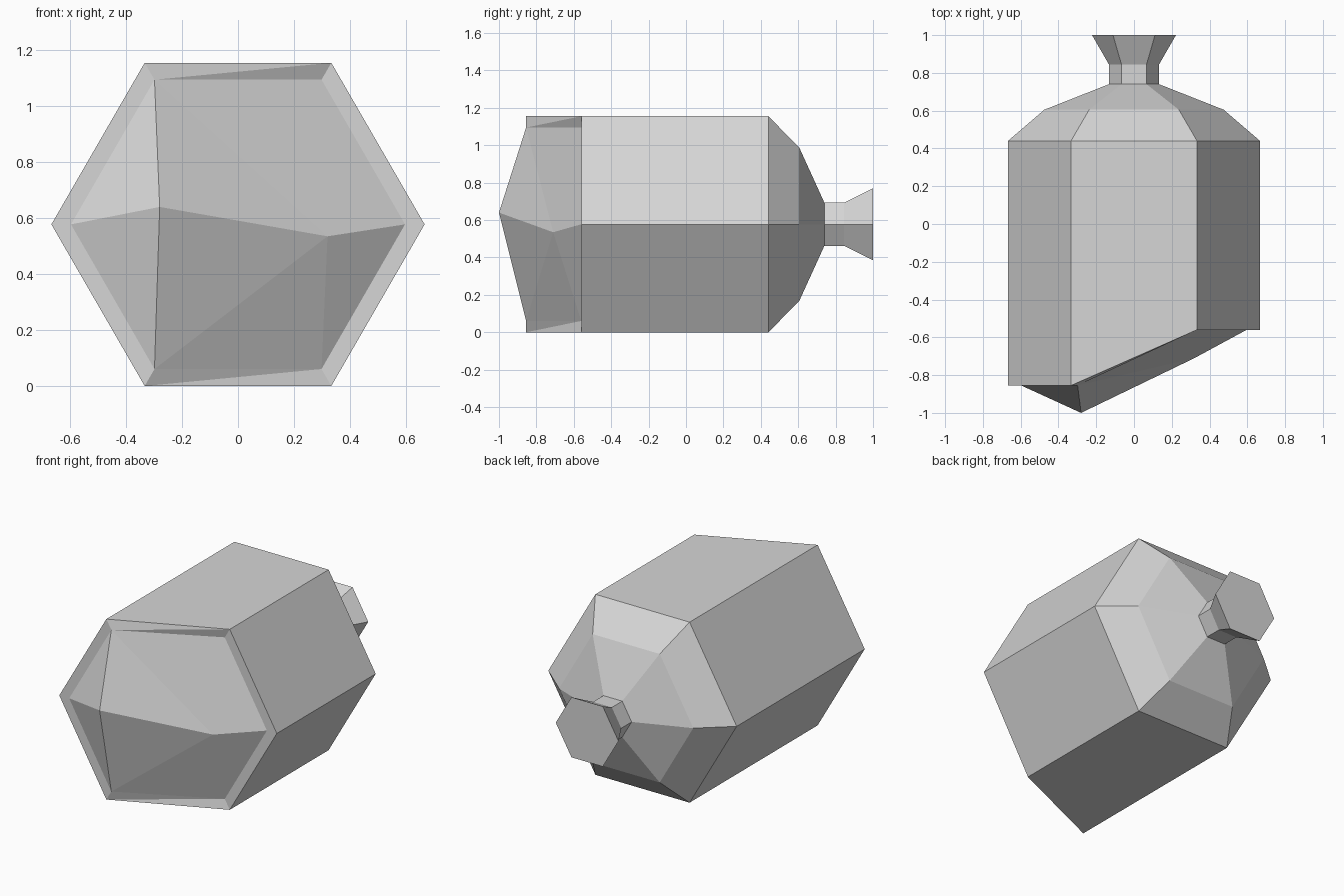
import bpy
import bmesh
from math import cos, sin, pi

if "Cube" in bpy.data.objects:
    bpy.data.objects.remove(bpy.data.objects["Cube"], do_unlink=True)

SIDES = 6
RADIUS = 0.667
CENTRE_Z = RADIUS * sin(pi / 3)

grey = bpy.data.materials.new("light_grey")
grey.use_nodes = True
grey.diffuse_color = (0.67, 0.67, 0.67, 1)
grey.node_tree.nodes["Principled BSDF"].inputs["Base Color"].default_value = grey.diffuse_color


def hex_ring(bm, radius, y):
    """Six vertices around the long axis; y is a number or a rule of the angle."""
    ring = []
    for i in range(SIDES):
        a = 2 * pi * i / SIDES
        depth = y(a) if callable(y) else y
        ring.append(bm.verts.new((radius * cos(a), depth, CENTRE_Z + radius * sin(a))))
    return ring


def bridge(bm, a, b, split=False):
    for i in range(SIDES):
        j = (i + 1) % SIDES
        if split:
            bm.faces.new((a[i], a[j], b[j]))
            bm.faces.new((a[i], b[j], b[i]))
        else:
            bm.faces.new((a[i], a[j], b[j], b[i]))


def finish(bm, name):
    bmesh.ops.recalc_face_normals(bm, faces=bm.faces)
    mesh = bpy.data.meshes.new(name)
    bm.to_mesh(mesh)
    bm.free()
    mesh.materials.append(grey)
    obj = bpy.data.objects.new(name, mesh)
    bpy.context.collection.objects.link(obj)
    return obj


def slanted_front(angle):
    return -0.855 if cos(angle) < 0 else -0.56


# Body: slanted front rim, straight prism and tapered back
bm = bmesh.new()
inner = hex_ring(bm, 0.597, slanted_front)
outer = hex_ring(bm, RADIUS, slanted_front)
bridge(bm, outer, inner, split=True)
previous = outer
for radius, y in [(RADIUS, 0.44), (0.475, 0.605), (0.133, 0.74)]:
    ring = hex_ring(bm, radius, y)
    bridge(bm, previous, ring)
    previous = ring
bm.faces.new(previous)

# Faceted front cap: a ridge between two peaks
peak_right = bm.verts.new((-0.28, -1.0, 0.64))
peak_left = bm.verts.new((0.32, -0.71, 0.535))
for i in range(SIDES):
    peak = peak_right if i in (2, 3) else peak_left
    bm.faces.new((inner[i], inner[(i + 1) % SIDES], peak))
bm.faces.new((inner[2], peak_right, peak_left))
bm.faces.new((inner[4], peak_left, peak_right))
finish(bm, "body")

# Neck: short stem flaring to a flat end
bm = bmesh.new()
rings = [hex_ring(bm, r, y) for r, y in [(0.133, 0.72), (0.133, 0.845), (0.222, 1.0)]]
for a, b in zip(rings, rings[1:]):
    bridge(bm, a, b)
bm.faces.new(rings[0])
bm.faces.new(rings[-1])
finish(bm, "flared_neck")
